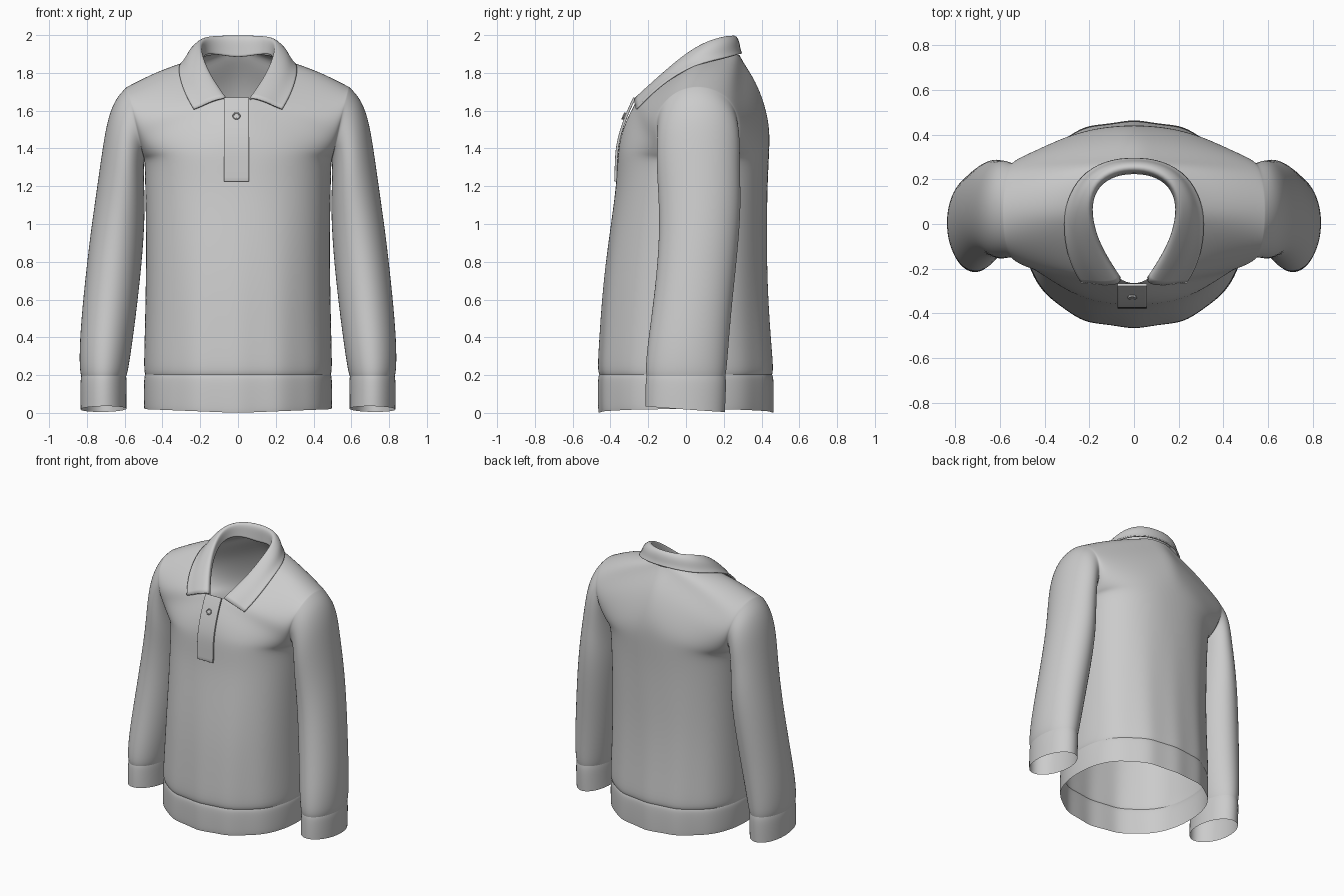
import bpy, bmesh, math
from mathutils import Vector as V

if "Cube" in bpy.data.objects:
    bpy.data.objects.remove(bpy.data.objects["Cube"])

K, M = 8, 12          # half-armhole steps, columns across a half panel


def sheet_object(name, grids, mirror=True, subsurf=2, thick=0.0, keep_corners=False):
    """Weld grids of points into one smooth cloth object."""
    bm = bmesh.new()
    for g in grids:
        vs = [[bm.verts.new(p) for p in row] for row in g]
        for a, b in zip(vs, vs[1:]):
            for i in range(len(a) - 1):
                bm.faces.new((a[i], a[i + 1], b[i + 1], b[i]))
    bmesh.ops.remove_doubles(bm, verts=bm.verts[:], dist=1e-4)
    bmesh.ops.recalc_face_normals(bm, faces=bm.faces[:])
    me = bpy.data.meshes.new(name)
    bm.to_mesh(me)
    bm.free()
    me.shade_smooth()
    ob = bpy.data.objects.new(name, me)
    bpy.context.collection.objects.link(ob)
    if mirror:
        ob.modifiers.new("mirror", 'MIRROR')
    if subsurf:
        s = ob.modifiers.new("smooth", 'SUBSURF')
        s.levels = s.render_levels = subsurf
        if keep_corners:
            s.boundary_smooth = 'PRESERVE_CORNERS'
    if thick:
        t = ob.modifiers.new("thickness", 'SOLIDIFY')
        t.thickness, t.offset = thick, 0
    return ob


def row(L, R, w=0.0):
    """Panel row from centre/neck point L to side/armhole point R; w flattens the curve."""
    pts = []
    for i in range(M + 1):
        a = math.pi / 2 * i / M
        s, f = math.sin(a) ** 0.88, max(0, math.cos(a)) ** 0.88
        f = (1 - w) * f + w * (1 - s)
        x = L[0] + (R[0] - L[0]) * s
        y = R[1] + (L[1] - R[1]) * f
        fold = 0.008 * (math.cos(2 * math.pi * x / 0.22) - 1) * max(0, 1 - L[2] / 1.2) * f
        y += math.copysign(fold, L[1] * fold) if fold else 0
        z = L[2] + (R[2] - L[2]) * s + 0.02 * w * math.sin(math.pi * s)
        pts.append((x, y, z))
    return pts


def ring_point(r, t):
    ox, oz, ix, iz, yc, h = r
    c = math.cos(t)
    return ((ox + ix) / 2 - (ox - ix) / 2 * c, yc - h * math.sin(t),
            (oz + iz) / 2 - (oz - iz) / 2 * c)


def ring(r, tilt=0.0):
    pts = [ring_point(r, math.pi * j / K) for j in range(2 * K + 1)]
    return [(x, y, z - tilt * y) for x, y, z in pts]


def side_rows(table, sign):
    """Torso rows below the armpit: z, front depth, back depth, half width."""
    return [row((0, -f if sign < 0 else b, z), (x, 0.06 * z / 1.36, z + 0.02 * max(0, 1 - z / 0.2)))
            for z, f, b, x in table]


# sleeve rings: outer x,z  inner x,z  centre y, half depth
sleeve = [(.59, 1.73, .495, 1.34, .06, .215), (.648, 1.672, .497, 1.3, .065, .222),
          (.69, 1.57, .495, 1.22, .065, .226), (.716, 1.43, .492, 1.12, .065, .225),
          (.748, 1.2, .492, 1.0, .075, .222), (.785, .95, .505, .8, .067, .214),
          (.822, .62, .535, .53, .035, .213), (.842, .38, .562, .33, .01, .22),
          (.842, .23, .58, .22, 0, .22), (.832, .19, .59, .19, 0, .212)]
cuff = [(.833, .195, .589, .195, 0, .214), (.837, .17, .587, .17, 0, .218),
        (.837, .09, .588, .09, -.003, .218), (.836, .018, .588, .022, -.005, .216)]

torso = [(.2, .462, .459, .491), (.225, .474, .469, .5), (.4, .463, .452, .495),
         (.7, .441, .432, .488), (1.0, .399, .43, .488), (1.2, .37, .432, .492)]
band = [(0, .468, .468, .497), (.02, .471, .469, .499), (.1, .472, .47, .5),
        (.185, .471, .468, .498), (.203, .464, .461, .493)]

# centre line then neckline, front and back, one point per armhole step
front_neck = [(0, -.363, 1.36), (0, -.352, 1.45), (0, -.322, 1.55), (0, -.272, 1.645),
              (.07, -.25, 1.66), (.13, -.175, 1.71), (.175, -.08, 1.78),
              (.197, 0, 1.835), (.203, .06, 1.87)]
back_neck = [(0, .44, 1.36), (0, .445, 1.48), (0, .434, 1.58), (0, .403, 1.69),
             (0, .358, 1.79), (0, .29, 1.89), (.1, .27, 1.9), (.175, .18, 1.895),
             (.203, .06, 1.87)]


def panel(neck, sign):
    upper = [row(neck[j], ring_point(sleeve[0], -sign * math.pi * j / K), (j / K) ** 1.5)
             for j in range(K + 1)]
    return side_rows(torso, sign) + upper


# torso and sleeves, welded at the armholes
sheet_object("shirt_body_and_sleeves",
             [panel(front_neck, -1), panel(back_neck, 1), [ring(r) for r in sleeve]])
# ribbed ends
sheet_object("hem_band", [side_rows(band, -1), side_rows(band, 1)])
sheet_object("cuffs", [[ring(r, .024 * i) for i, r in enumerate(cuff)]])

# folded collar: fold line and outer edge, from front to centre back
fold_line = [(.068, -.268, 1.67), (.122, -.185, 1.745), (.17, -.095, 1.825), (.2, 0, 1.905),
             (.21, .1, 1.965), (.175, .195, 1.995), (.09, .247, 2.0), (0, .257, 2.0)]
outer = [(.235, -.262, 1.608), (.277, -.195, 1.68), (.305, -.1, 1.76), (.313, 0, 1.82),
         (.302, .1, 1.857), (.24, .215, 1.88), (.13, .282, 1.9), (0, .297, 1.903)]
collar = []
for i, (f, o) in enumerate(zip(fold_line, outer)):
    F, O = V(f), V(o)
    k = i / 7
    base = V((F.x * .93, F.y * .9, F.z - .02 - .1 * k))
    inner = V((F.x * .96, F.y * .93, F.z - .008 - .012 * k))
    swell = F.lerp(O, .4) + V((F.x * .06, F.y * .03, .006 + .008 * k))
    collar.append([base, base.lerp(inner, .5), inner, F, swell, F.lerp(O, .75), O])
sheet_object("collar", [collar], thick=0.01, keep_corners=True)

# button placket
strip = [(-.373, 1.225), (-.370, 1.32), (-.366, 1.4), (-.351, 1.47),
         (-.325, 1.55), (-.296, 1.62), (-.272, 1.668)]
placket = sheet_object("placket", [[[(x, y, z) for x in (-.074, -.03, .014, .058)]
                                    for y, z in strip]], mirror=False, thick=0.014,
                       keep_corners=True)
bev = placket.modifiers.new("soft_edge", 'BEVEL')
bev.width, bev.segments = 0.003, 2

# button with raised rim
tilt = (math.radians(67), 0, 0)
spot = V((-.008, -.326, 1.57))
bpy.ops.mesh.primitive_cylinder_add(vertices=24, radius=.018, depth=.012, location=spot, rotation=tilt)
bpy.context.object.name = "button"
bpy.ops.object.shade_smooth_by_angle()
bpy.ops.mesh.primitive_torus_add(major_radius=.017, minor_radius=.004, major_segments=24,
                                 minor_segments=8, location=spot + V((0, -.005, .002)), rotation=tilt)
bpy.context.object.name = "button_rim"
bpy.ops.object.shade_smooth()
